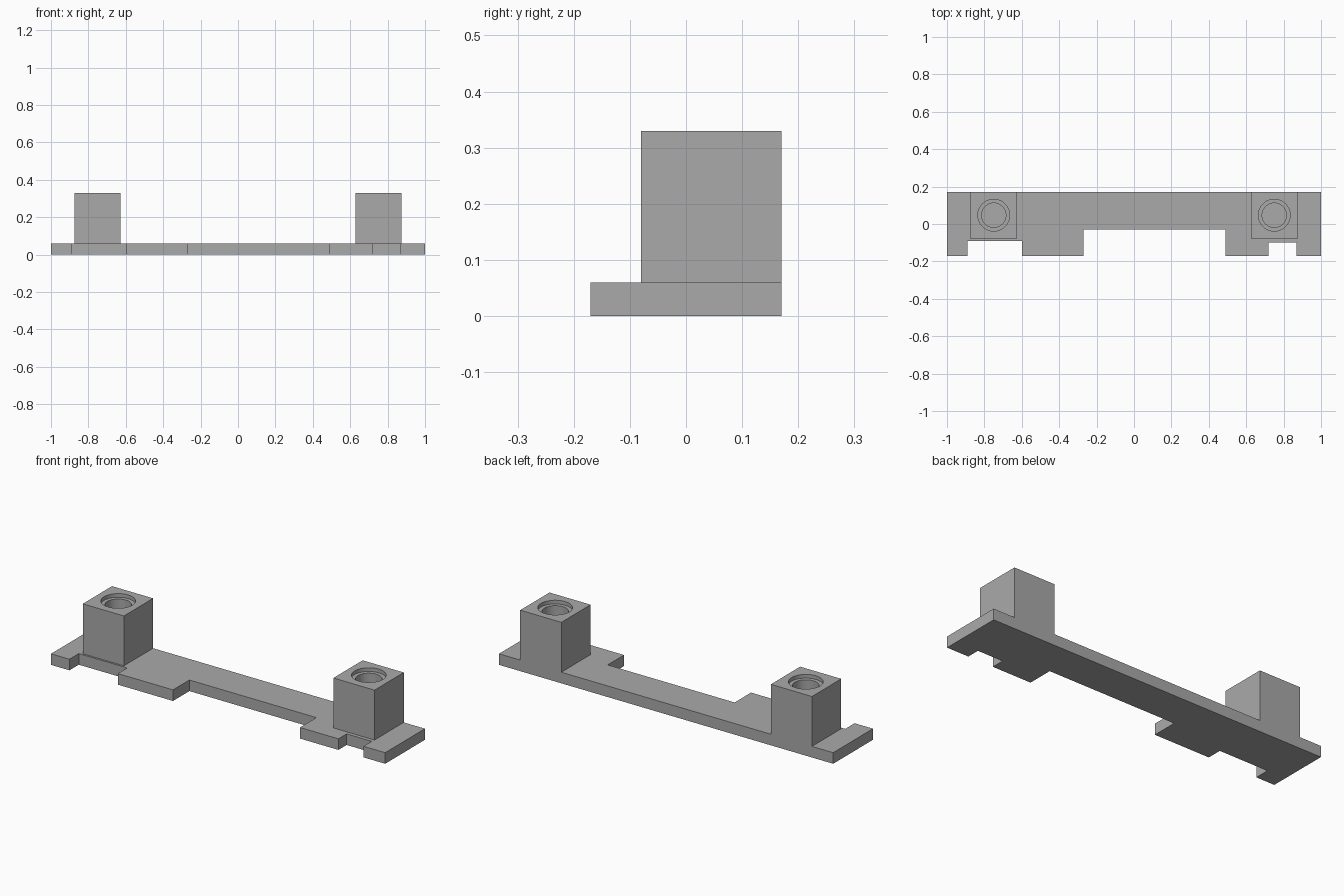
import bpy, bmesh, math

cube = bpy.data.objects.get("Cube")
if cube:
    bpy.data.objects.remove(cube, do_unlink=True)

grey = bpy.data.materials.new("plain grey")
grey.use_nodes = True
colour = (0.4, 0.4, 0.4, 1)
grey.diffuse_color = colour
grey.node_tree.nodes["Principled BSDF"].inputs["Base Color"].default_value = colour

PLATE_TOP, POST_TOP = 0.06, 0.33
FRONT, BACK = -0.17, 0.17


def prism(name, outline, z0, z1):
    """Extrude a counter-clockwise outline from z0 to z1."""
    bm = bmesh.new()
    face = bm.faces.new([bm.verts.new((x, y, z0)) for x, y in outline])
    top = bmesh.ops.extrude_face_region(bm, geom=[face])["geom"]
    bmesh.ops.translate(bm, vec=(0, 0, z1 - z0),
                        verts=[v for v in top if isinstance(v, bmesh.types.BMVert)])
    bmesh.ops.recalc_face_normals(bm, faces=bm.faces)
    mesh = bpy.data.meshes.new(name)
    bm.to_mesh(mesh)
    bm.free()
    mesh.materials.append(grey)
    obj = bpy.data.objects.new(name, mesh)
    bpy.context.collection.objects.link(obj)
    return obj


def circle(x, y, r, n=48):
    return [(x + r * math.cos(math.tau * i / n), y + r * math.sin(math.tau * i / n))
            for i in range(n)]


def combine(target, tool, operation):
    mod = target.modifiers.new(tool.name, "BOOLEAN")
    mod.object, mod.operation, mod.solver = tool, operation, "EXACT"
    bpy.ops.object.select_all(action="DESELECT")
    bpy.context.view_layer.objects.active = target
    target.select_set(True)
    bpy.ops.object.modifier_apply(modifier=mod.name)
    bpy.data.objects.remove(tool, do_unlink=True)


# Base plate with notches along its front edge: (start, end, depth line)
notches = [(-0.89, -0.60, -0.09), (-0.27, 0.49, -0.03), (0.72, 0.87, -0.10)]
outline = [(-1, FRONT)]
for x0, x1, y in notches:
    outline += [(x0, FRONT), (x0, y), (x1, y), (x1, FRONT)]
outline += [(1, FRONT), (1, BACK), (-1, BACK)]
bracket = prism("mounting_bracket", outline, 0, PLATE_TOP)

# Square posts, each with a counterbored blind hole
for side, x in (("right", -0.75), ("left", 0.75)):
    w, y0, cy = 0.123, -0.08, 0.047
    square = [(x - w, y0), (x + w, y0), (x + w, BACK), (x - w, BACK)]
    post = prism(side + "_post", square, PLATE_TOP / 2, POST_TOP)
    combine(post, prism("bore", circle(x, cy, 0.065), PLATE_TOP, POST_TOP + 0.05), "DIFFERENCE")
    combine(post, prism("counterbore", circle(x, cy, 0.085), POST_TOP - 0.02, POST_TOP + 0.05),
            "DIFFERENCE")
    # Keep the bore floor level with the plate top when joining
    combine(bracket, post, "UNION")

bpy.ops.object.shade_smooth_by_angle(angle=math.radians(30))
